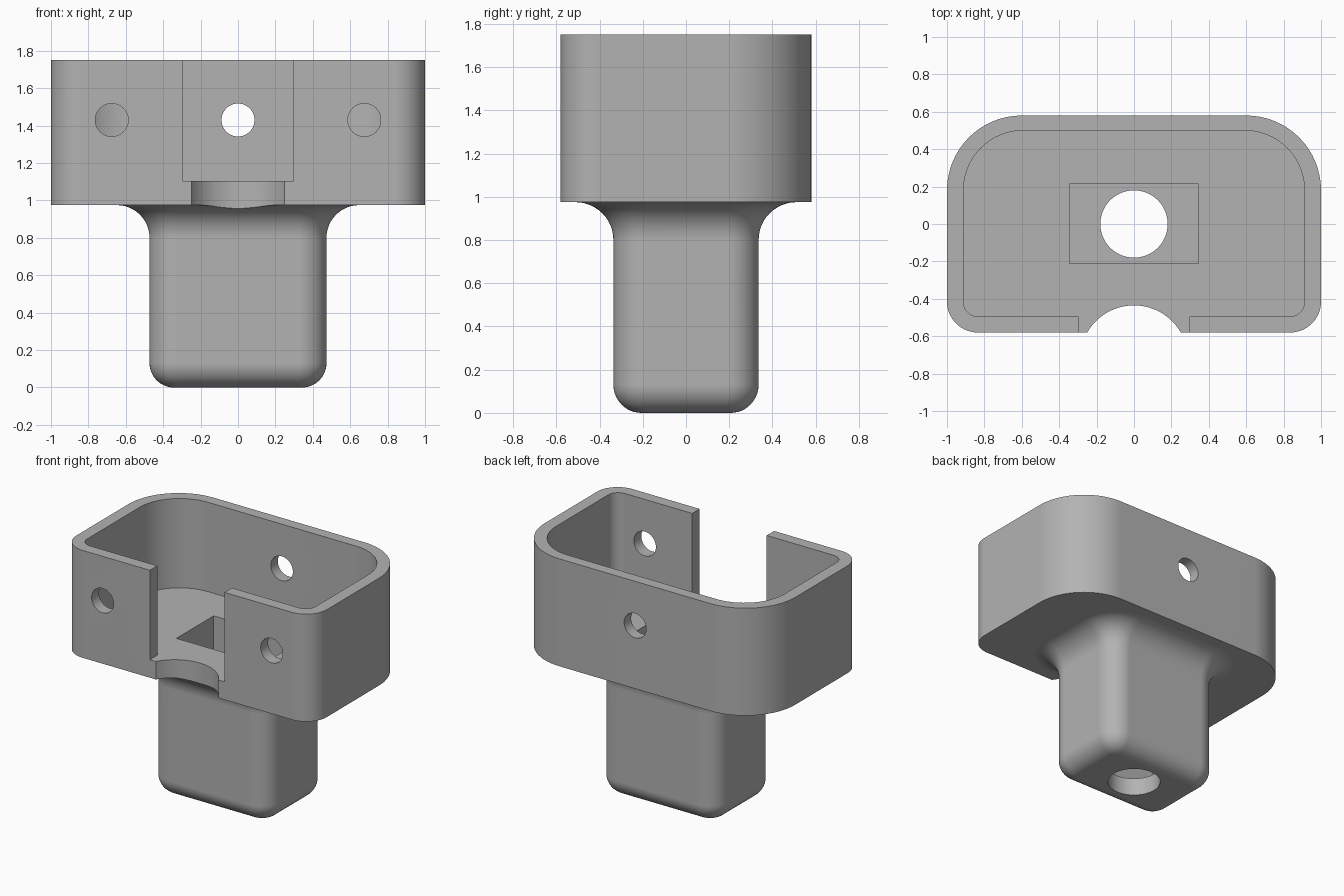
import bpy, bmesh, math
from mathutils import Vector

default = bpy.data.objects.get("Cube")
if default:
    bpy.data.objects.remove(default, do_unlink=True)

# Single plastic material
grey = bpy.data.materials.new("grey plastic")
grey.use_nodes = True
colour = (0.45, 0.45, 0.45, 1)
grey.diffuse_color = colour
grey.node_tree.nodes["Principled BSDF"].inputs["Base Color"].default_value = colour


def outline(x, y0, y1, r_front, r_back, steps=16):
    """Rounded rectangle with separate front and back corner radii."""
    corners = [(x - r_back, y1 - r_back, r_back, 0), (r_back - x, y1 - r_back, r_back, 1),
               (r_front - x, y0 + r_front, r_front, 2), (x - r_front, y0 + r_front, r_front, 3)]
    pts = []
    for cx, cy, r, quarter in corners:
        for i in range(steps + 1):
            a = math.pi / 2 * (quarter + i / steps)
            pts.append((cx + r * math.cos(a), cy + r * math.sin(a)))
    return pts


def loft(name, rings):
    """Closed solid through (outline, height) rings."""
    bm = bmesh.new()
    loops = [[bm.verts.new((x, y, z)) for x, y in pts] for pts, z in rings]
    n = len(loops[0])
    for low, high in zip(loops, loops[1:]):
        for i in range(n):
            j = (i + 1) % n
            bm.faces.new((low[i], low[j], high[j], high[i]))
    bm.faces.new(loops[0][::-1])
    bm.faces.new(loops[-1])
    bmesh.ops.recalc_face_normals(bm, faces=bm.faces)
    mesh = bpy.data.meshes.new(name)
    bm.to_mesh(mesh)
    bm.free()
    mesh.materials.append(grey)
    obj = bpy.data.objects.new(name, mesh)
    bpy.context.collection.objects.link(obj)
    return obj


def box(name, x, y0, y1, z0, z1):
    pts = [(x, y1), (-x, y1), (-x, y0), (x, y0)]
    return loft(name, [(pts, z0), (pts, z1)])


def cylinder(name, centre, radius, length, along_y=False):
    pts = [(radius * math.cos(i * math.tau / 64), radius * math.sin(i * math.tau / 64))
           for i in range(64)]
    obj = loft(name, [(pts, -length / 2), (pts, length / 2)])
    obj.location = centre
    if along_y:
        obj.rotation_euler.x = math.pi / 2
    return obj


FLOOR, BASE, TOP = 1.105, 0.975, 1.75
WALL = 0.13

# Housing block
body = loft("bracket_body", [(outline(1, -0.58, 0.58, 0.165, 0.4), z) for z in (BASE, TOP)])

# Stem: rounded foot, straight shaft, flared top
ROUND, FLARE, STEPS = 0.13, 0.175, 12
profile = []
for i in range(STEPS + 1):
    a = math.pi / 2 * i / STEPS
    profile.append((ROUND * (math.sin(a) - 1), ROUND * (1 - math.cos(a))))
for i in range(STEPS + 1):
    a = math.pi / 2 * i / STEPS
    profile.append((FLARE * (1 - math.cos(a)), BASE - FLARE + FLARE * math.sin(a)))
profile.append((FLARE, BASE + 0.05))
stem = loft("stem", [(outline(0.473 + d, -0.336 - d, 0.336 + d, 0.15 + d, 0.15 + d), z)
                     for d, z in profile])

# Cutters: tray cavity, front slot, finger scallop, pocket and round holes
cutters = [
    loft("tray_cutter", [(outline(0.912, -0.495, 0.5, 0.08, 0.32), z) for z in (FLOOR, 2)]),
    box("slot_cutter", 0.298, -0.8, -0.3, FLOOR, 2),
    cylinder("scallop_cutter", (0, -0.723, 0.95), 0.288, 0.5),
    box("pocket_cutter", 0.345, -0.21, 0.215, WALL, 1.3),
    cylinder("drain_cutter", (0, 0, 0.1), 0.18, 0.4),
    cylinder("back_hole_cutter", (0, 0.55, 1.43), 0.088, 0.4, True),
]
for side in (-1, 1):
    cutters.append(cylinder("front_hole_cutter", (side * 0.675, -0.55, 1.43), 0.088, 0.4, True))

bpy.ops.object.select_all(action='DESELECT')
bpy.context.view_layer.objects.active = body
body.select_set(True)
for tool in [stem] + cutters:
    mod = body.modifiers.new(tool.name, 'BOOLEAN')
    mod.operation = 'UNION' if tool is stem else 'DIFFERENCE'
    mod.solver = 'EXACT'
    mod.object = tool
    bpy.ops.object.modifier_apply(modifier=mod.name)
for tool in [stem] + cutters:
    bpy.data.objects.remove(tool, do_unlink=True)

# Smooth rounded walls with crisp edges
bpy.ops.object.shade_smooth_by_angle(angle=math.radians(30))
normals = body.modifiers.new("flat_face_normals", 'WEIGHTED_NORMAL')
normals.keep_sharp = True
